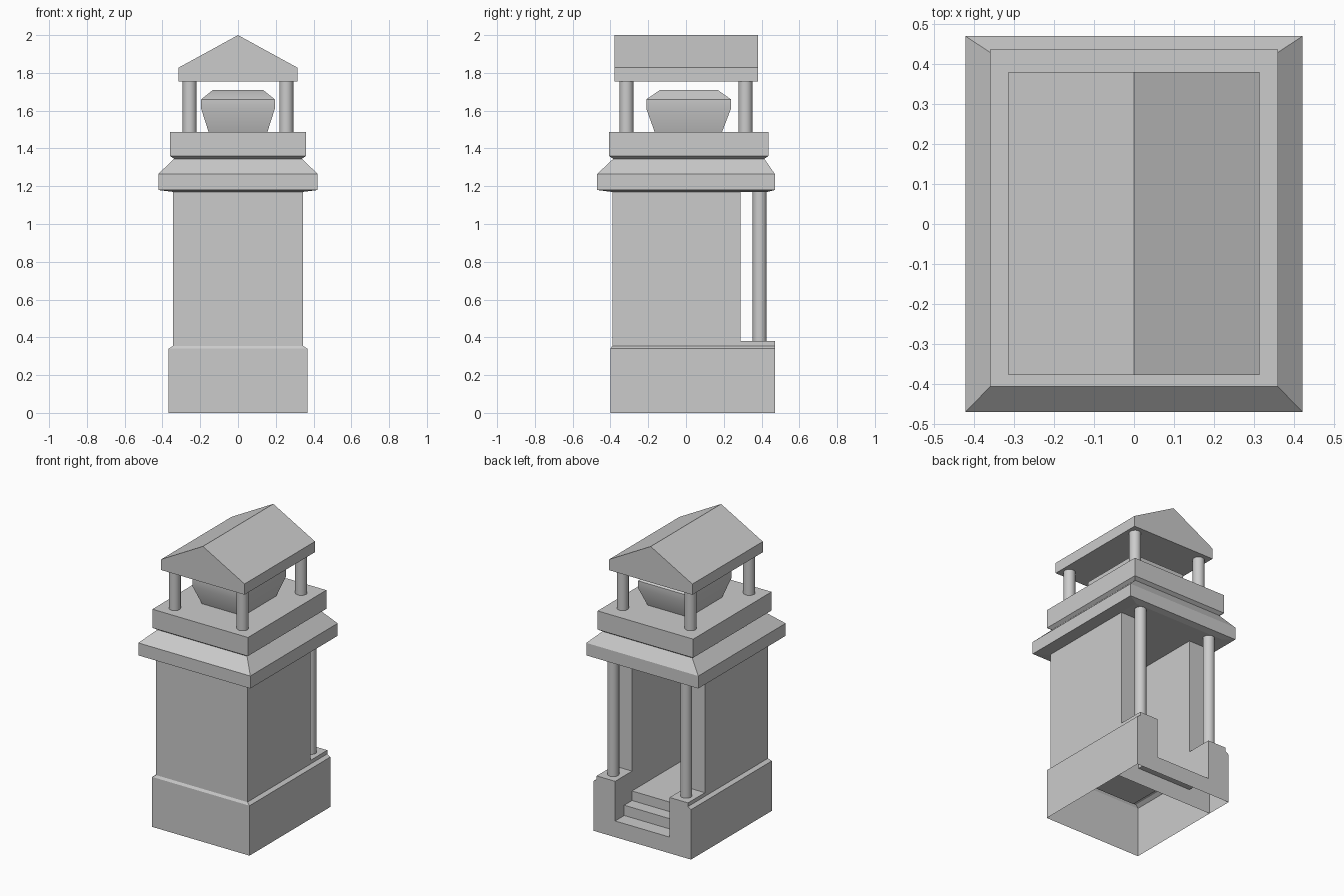
import bpy, bmesh, math
from mathutils import Vector

cube = bpy.data.objects.get("Cube")
if cube:
    bpy.data.objects.remove(cube, do_unlink=True)

# The single stone colour
GREY = (0.6, 0.6, 0.6, 1.0)
stone = bpy.data.materials.new("grey_stone")
stone.use_nodes = True
stone.diffuse_color = GREY
bsdf = next(n for n in stone.node_tree.nodes if n.type == 'BSDF_PRINCIPLED')
bsdf.inputs["Base Color"].default_value = GREY


def finish(name, bm, smooth=False):
    bmesh.ops.recalc_face_normals(bm, faces=bm.faces[:])
    mesh = bpy.data.meshes.new(name)
    bm.to_mesh(mesh)
    bm.free()
    obj = bpy.data.objects.new(name, mesh)
    bpy.context.collection.objects.link(obj)
    mesh.materials.append(stone)
    if smooth:
        bpy.ops.object.select_all(action='DESELECT')
        obj.select_set(True)
        bpy.context.view_layer.objects.active = obj
        bpy.ops.object.shade_smooth_by_angle(angle=math.radians(35))
    return obj


def drop_faces(bm, rule):
    """Remove the faces whose centre meets a rule."""
    doomed = [f for f in bm.faces if rule(f.calc_center_median())]
    bmesh.ops.delete(bm, geom=doomed, context='FACES')


def loft(levels):
    """Stack rectangles given as (z, half width, front y, back y)."""
    bm = bmesh.new()
    rings = [[bm.verts.new(p) for p in
              ((-w, a, z), (w, a, z), (w, b, z), (-w, b, z))]
             for z, w, a, b in levels]
    for low, high in zip(rings, rings[1:]):
        for i in range(4):
            j = (i + 1) % 4
            bm.faces.new((low[i], low[j], high[j], high[i]))
    bm.faces.new(rings[0][::-1])
    bm.faces.new(rings[-1])
    return bm


def prism(points, direction):
    """Extrude a flat outline along a direction."""
    bm = bmesh.new()
    face = bm.faces.new([bm.verts.new(p) for p in points])
    result = bmesh.ops.extrude_face_region(bm, geom=[face], use_keep_orig=True)
    moved = [v for v in result["geom"] if isinstance(v, bmesh.types.BMVert)]
    bmesh.ops.translate(bm, verts=moved, vec=Vector(direction))
    return bm


def column(name, x, y, bottom, top, radius=0.037):
    bm = bmesh.new()
    bmesh.ops.create_cone(bm, cap_ends=True, segments=20, radius1=radius,
                          radius2=radius, depth=top - bottom)
    bmesh.ops.translate(bm, verts=bm.verts[:], vec=(x, y, (top + bottom) / 2))
    finish(name, bm, True)


def mirrored(half):
    return half + [(-x, v) for x, v in reversed(half)]


DOOR, WALL, BASE = 0.205, 0.344, 0.367
FLOOR, LEDGE, TREAD = 0.245, 0.355, 0.11
PORCH, BACK = 0.288, 0.47

# Hollow base with a bevelled ledge, open below and towards the porch
bm = loft([(0, BASE, -0.4, PORCH), (0.34, BASE, -0.4, PORCH),
           (LEDGE, WALL, -0.39, PORCH)])
drop_faces(bm, lambda c: c.z < 0.01 or c.z > 0.35 or c.y > PORCH - 0.01)
finish("base", bm)

# Porch pedestals with the lowest tread between them
outline = mirrored([(BASE, 0), (BASE, 0.34), (WALL, LEDGE), (WALL, 0.38),
                    (DOOR, 0.38), (DOOR, TREAD)])
bm = prism([(x, BACK, z) for x, z in outline], (0, PORCH - BACK, 0))
drop_faces(bm, lambda c: c.z < 0.01)
finish("porch_pedestals", bm)

# Steps up to the chamber
finish("middle_step", loft([(z, DOOR, PORCH - 0.02, 0.372)
                            for z in (TREAD, 0.18)]))
finish("upper_step", loft([(z, DOOR, PORCH - 0.03, PORCH)
                           for z in (TREAD, FLOOR)]))

# Chamber floor and the lower part of its inner walls
bm = loft([(z, DOOR, -0.25, PORCH) for z in (FLOOR, LEDGE)])
drop_faces(bm, lambda c: c.z > LEDGE - 0.01 or c.y > PORCH - 0.01)
finish("chamber_floor", bm)

# Chamber walls, open at the back
plan = mirrored([(WALL, -0.39), (WALL, PORCH), (DOOR, PORCH), (DOOR, -0.25)])
finish("chamber_walls", prism([(x, y, LEDGE) for x, y in plan],
                              (0, 0, 1.18 - LEDGE)))

# Cornice and the block above it
finish("cornice", loft([(1.17, WALL, -0.395, 0.43), (1.18, 0.422, -0.47, 0.47),
                        (1.265, 0.422, -0.47, 0.47),
                        (1.345, 0.338, -0.385, 0.415)]))
finish("upper_block", loft([(1.345, 0.338, -0.385, 0.415),
                            (1.36, 0.36, -0.407, 0.437),
                            (1.487, 0.36, -0.407, 0.437)]))

# Urn under the canopy
finish("urn", loft([(1.485, 0.155, -0.165, 0.19), (1.61, 0.195, -0.21, 0.238),
                    (1.66, 0.195, -0.21, 0.238),
                    (1.71, 0.132, -0.137, 0.167)]), True)

# Porch and canopy columns
for side, x in (("left", 1), ("right", -1)):
    column(f"porch_column_{side}", 0.275 * x, 0.39, 0.375, 1.18)
    for end, y in (("front", -0.315), ("back", 0.315)):
        column(f"canopy_column_{end}_{side}", 0.256 * x, y, 1.48, 1.76)

# Gabled roof
gable = [(-0.314, 1.755), (0.314, 1.755), (0.314, 1.828), (0, 2.0),
         (-0.314, 1.828)]
finish("roof", prism([(x, -0.378, z) for x, z in gable], (0, 0.758, 0)))
